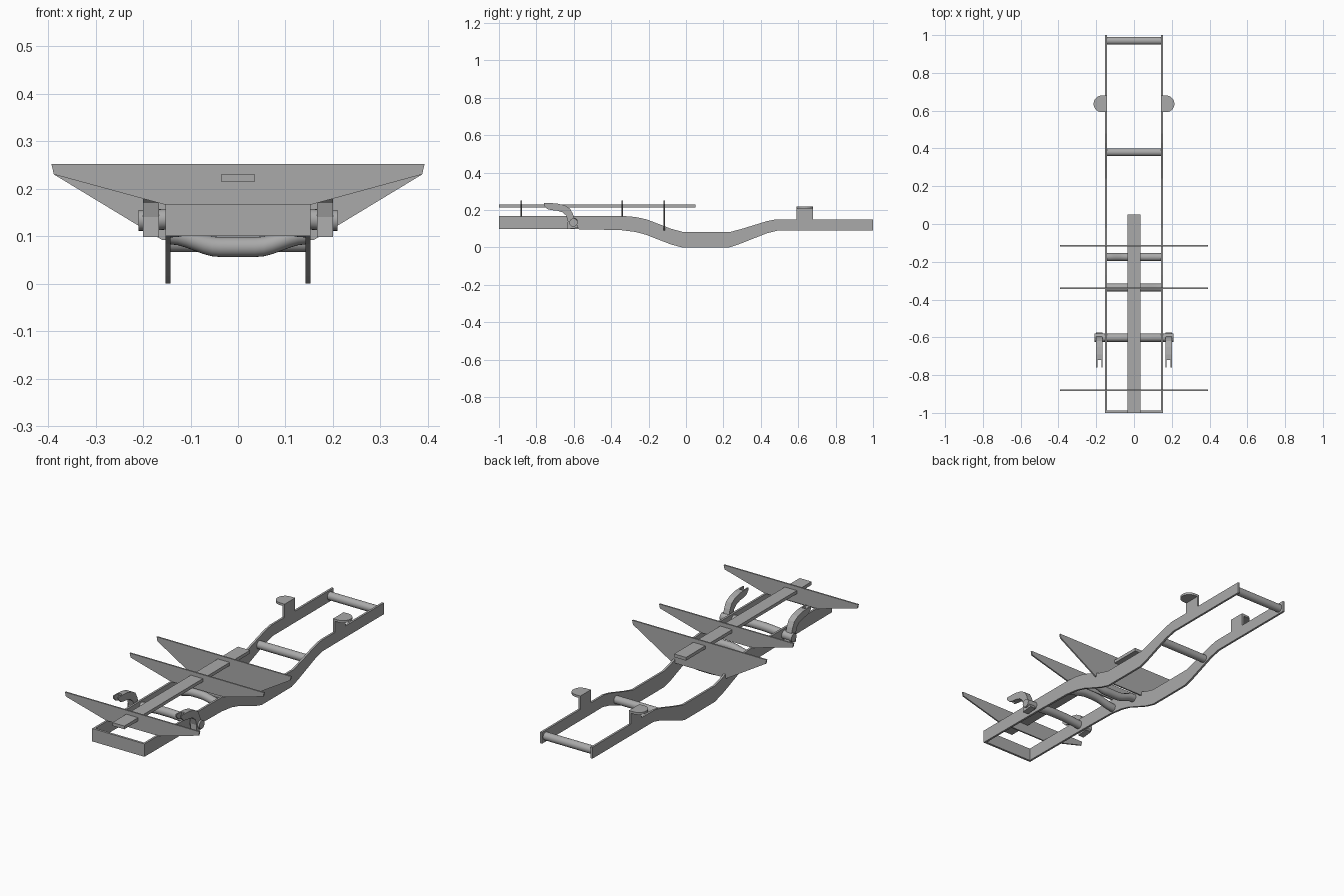
import bpy, bmesh, math
from mathutils import Vector

if "Cube" in bpy.data.objects:
    bpy.data.objects.remove(bpy.data.objects["Cube"])

mat = bpy.data.materials.new("frame grey")
mat.diffuse_color = (0.4, 0.4, 0.4, 1)
mat.use_nodes = True
mat.node_tree.nodes["Principled BSDF"].inputs["Base Color"].default_value = mat.diffuse_color


def finish(name, bm, smooth=None):
    bmesh.ops.recalc_face_normals(bm, faces=bm.faces)
    me = bpy.data.meshes.new(name)
    bm.to_mesh(me)
    bm.free()
    ob = bpy.data.objects.new(name, me)
    bpy.context.collection.objects.link(ob)
    me.materials.append(mat)
    if smooth:
        bpy.ops.object.select_all(action='DESELECT')
        bpy.context.view_layer.objects.active = ob
        ob.select_set(True)
        bpy.ops.object.shade_smooth_by_angle(angle=math.radians(smooth))
    return ob


def extrude(name, pts, axis, lo, hi):
    """Prism: 2D outline in the plane across the axis, between lo and hi."""
    bm = bmesh.new()

    def place(p, d):
        c = list(p)
        c.insert(axis, d)
        return bm.verts.new(c)
    a = [place(p, lo) for p in pts]
    b = [place(p, hi) for p in pts]
    bm.faces.new(a)
    bm.faces.new(b)
    for i in range(len(pts)):
        j = (i + 1) % len(pts)
        bm.faces.new((a[i], a[j], b[j], b[i]))
    return finish(name, bm)


def box(name, x0, x1, y0, y1, z0, z1):
    return extrude(name, [(x0, y0), (x1, y0), (x1, y1), (x0, y1)], 2, z0, z1)


def tube(name, y, half, z_end, z_mid, r, flat=0.0):
    """Round cross tube running along x, bowed from z_end to z_mid."""
    bm = bmesh.new()
    n, sides, rings = (16 if z_end != z_mid else 1), 20, []
    for i in range(n + 1):
        x = -half + 2 * half * i / n
        t = max(0.0, (abs(x) - flat) / (half - flat))
        t = t * t * (3 - 2 * t)
        z = z_mid + (z_end - z_mid) * t
        rings.append([bm.verts.new((x, y + r * math.cos(2 * math.pi * k / sides),
                                    z + r * math.sin(2 * math.pi * k / sides)))
                      for k in range(sides)])
    for a, b in zip(rings, rings[1:]):
        for k in range(sides):
            m = (k + 1) % sides
            bm.faces.new((a[k], a[m], b[m], b[k]))
    bm.faces.new(rings[0])
    bm.faces.new(rings[-1])
    return finish(name, bm, 40)


rail = [(-1, .168), (-.33, .168), (-.27, .163), (-.21, .15), (-.15, .127), (-.08, .1),
        (-.02, .084), (.24, .084), (.30, .1), (.43, .14), (.48, .15), (1, .15),
        (1, .09), (.49, .09), (.43, .075), (.28, .016), (.23, 0), (-.02, 0),
        (-.08, .016), (-.15, .043), (-.21, .067), (-.27, .083), (-.35, .093), (-.6, .098), (-1, .1)]
hook = [(-.72, .237), (-.69, .235), (-.65, .226), (-.62, .208), (-.605, .18), (-.595, .15),
        (-.575, .105), (-.635, .098), (-.632, .14), (-.64, .17), (-.66, .188), (-.69, .197), (-.72, .2)]
prong = [(-.76, .237), (-.72, .237), (-.72, .2), (-.74, .205), (-.76, .225)]

for s, side in ((-1, "left"), (1, "right")):
    # side rail
    extrude(side + "_rail", rail, 0, s * .142, s * .153)
    # suspension hook with forked tip
    extrude(side + "_hook", hook, 0, s * .166, s * .2)
    for a, b in ((.166, .173), (.193, .2)):
        extrude(side + "_hook_prong", prong, 0, s * a, s * b)
    # rear mount: upright plate and round-ended tab
    box(side + "_mount_upright", s * .142, s * .153, .592, .68, .14, .215)
    tab = [(s * .142, .592), (s * .142, .68)]
    tab += [(s * (.17 + .044 * math.cos(t)), .636 + .044 * math.sin(t))
            for t in [math.pi / 2 - math.pi * i / 14 for i in range(15)]]
    extrude(side + "_mount_tab", tab, 2, .208, .22)

# front end plate and centre spine
box("front_plate", -.153, .153, -1, -.988, .1, .168)
box("spine", -.035, .035, -1, .05, .214, .231)

# winged cross plates
for name, y, xb, zb in (("front_wing", -.88, .153, .166), ("middle_wing", -.34, .153, .166),
                        ("rear_wing", -.115, .16, .092)):
    half = [(xb, zb), (.388, .23), (.393, .252)]
    extrude(name, half + [(-x, z) for x, z in reversed(half)], 1, y - .004, y + .004)

# cross tubes
tube("rear_cross_tube", .97, .145, .12, .12, .021)
tube("middle_cross_tube", .38, .145, .087, .087, .021)
tube("dipped_cross_tube", -.175, .145, .104, .077, .021, .04)
tube("arched_cross_tube", -.337, .145, .118, .14, .021, .02)
tube("front_axle", -.602, .21, .133, .145, .022, .02)
